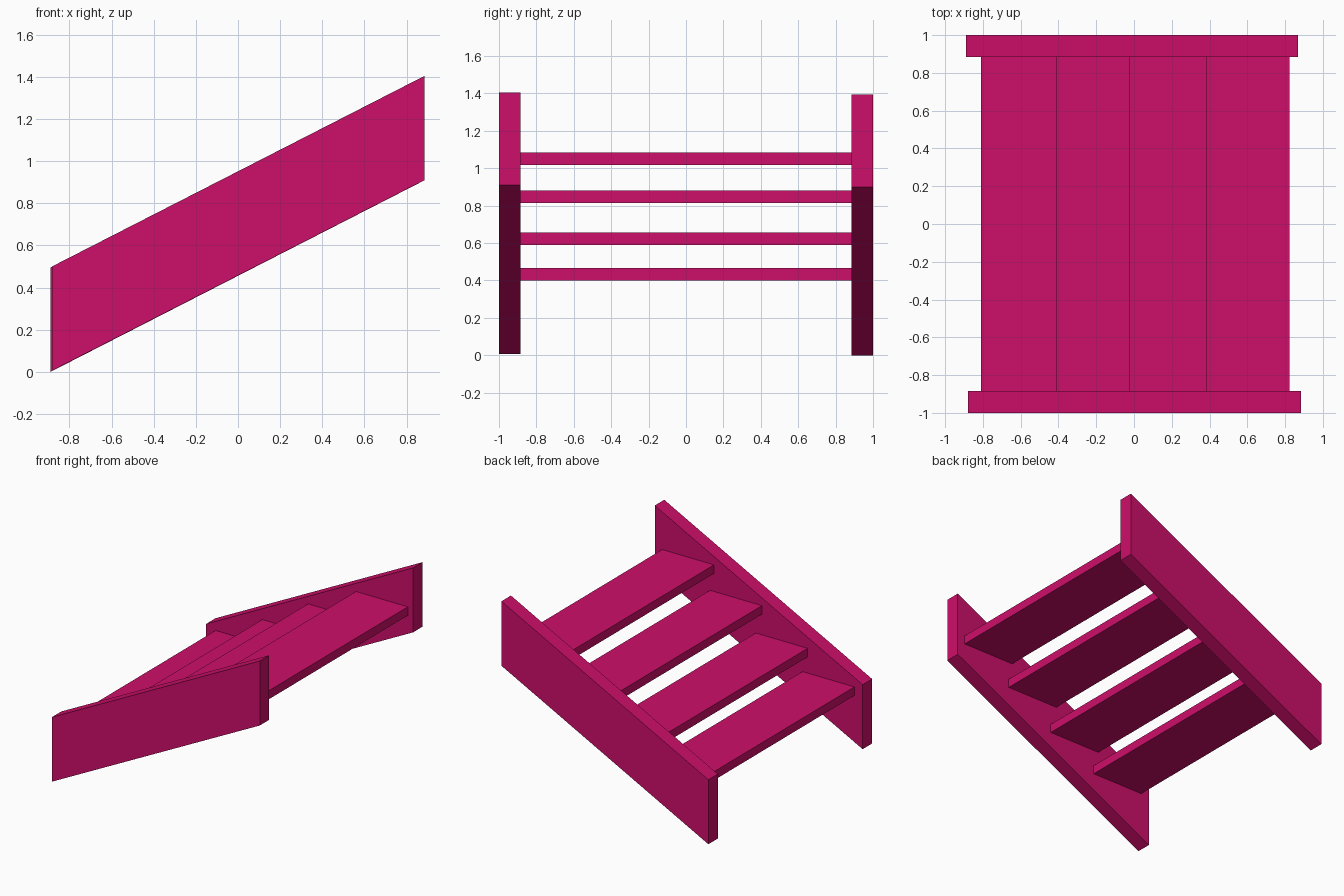
import bpy
import bmesh
from mathutils import Vector

cube = bpy.data.objects.get("Cube")
if cube:
    bpy.data.objects.remove(cube, do_unlink=True)

# Single paint colour
paint = bpy.data.materials.new("magenta_paint")
paint.use_nodes = True
colour = (0.61, 0.0045, 0.142, 1)
paint.diffuse_color = colour
paint.node_tree.nodes["Principled BSDF"].inputs["Base Color"].default_value = colour


def extrude_profile(name, profile, y_start, y_end):
    """Extrude a closed (x, z) profile along y."""
    bm = bmesh.new()
    face = bm.faces.new([bm.verts.new((x, y_start, z)) for x, z in profile])
    result = bmesh.ops.extrude_face_region(bm, geom=[face])
    moved = [v for v in result["geom"] if isinstance(v, bmesh.types.BMVert)]
    bmesh.ops.translate(bm, verts=moved, vec=Vector((0, y_end - y_start, 0)))
    bmesh.ops.recalc_face_normals(bm, faces=bm.faces)
    mesh = bpy.data.meshes.new(name)
    bm.to_mesh(mesh)
    bm.free()
    mesh.materials.append(paint)
    obj = bpy.data.objects.new(name, mesh)
    bpy.context.collection.objects.link(obj)
    return obj


INNER = 0.885
HEIGHT = 0.495


def stringer(name, x0, x1, z0, z1, y0, y1):
    """Sloping side board with plumb-cut ends."""
    profile = [(x0, z0), (x1, z1), (x1, z1 + HEIGHT), (x0, z0 + HEIGHT)]
    extrude_profile(name, profile, y0, y1)


# Sloping side boards
stringer("front_stringer", -0.88, 0.885, 0.007, 0.91, -1, -INNER)
stringer("back_stringer", -0.89, 0.867, 0, 0.9, INNER, 1)

# Level treads between the boards
WIDTH, THICKNESS = 0.44, 0.066
treads = [(-0.81, 0.4), (-0.413, 0.59), (-0.025, 0.814), (0.382, 1.018)]
for i, (x, z) in enumerate(treads, 1):
    profile = [(x, z), (x + WIDTH, z), (x + WIDTH, z + THICKNESS), (x, z + THICKNESS)]
    extrude_profile(f"tread_{i}", profile, -INNER, INNER)
